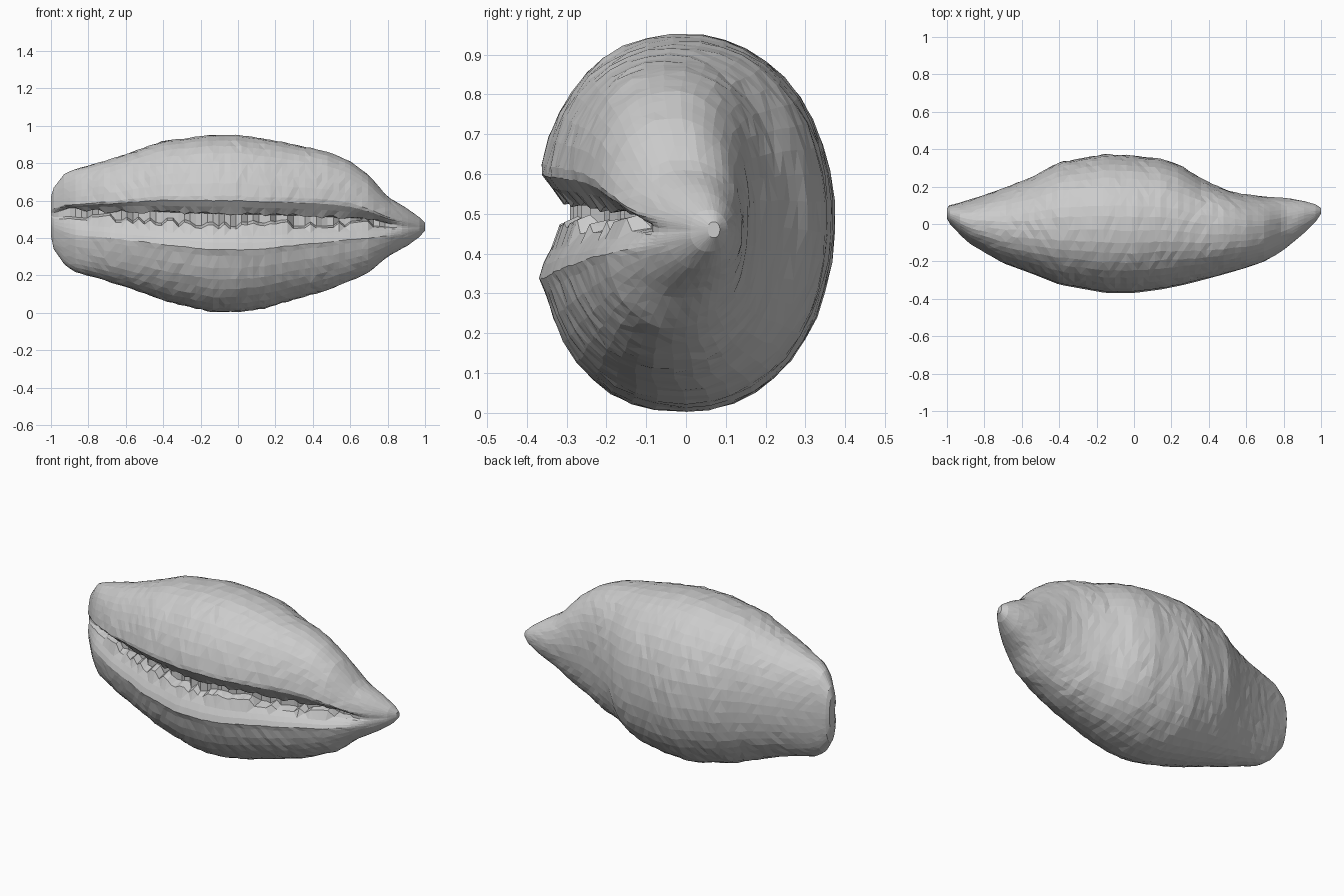
import bpy, bmesh, math, random

if "Cube" in bpy.data.objects:
    bpy.data.objects.remove(bpy.data.objects["Cube"])
random.seed(4)

# Silhouette keys along the shell: x, bottom z, top z, front y, back y
KEYS = [
    (-1.00, .41, .62, .03, .085), (-.985, .34, .67, .00, .10),
    (-.93, .26, .74, -.06, .115), (-.88, .22, .765, -.11, .13),
    (-.70, .17, .815, -.215, .19), (-.55, .12, .865, -.27, .25),
    (-.40, .065, .92, -.33, .33), (-.15, .005, .95, -.375, .375),
    (0.00, .003, .95, -.375, .365), (.15, .025, .93, -.355, .35),
    (.25, .055, .91, -.335, .315), (.35, .085, .89, -.31, .25),
    (.48, .12, .86, -.275, .205), (.60, .17, .81, -.24, .165),
    (.70, .215, .735, -.205, .145), (.80, .30, .62, -.145, .14),
    (.90, .355, .56, -.06, .125), (.97, .405, .51, .01, .105),
    (1.00, .44, .48, .055, .085),
]


def lerp(keys, x):
    for a, b in zip(keys, keys[1:]):
        if x <= b[0]:
            t = (x - a[0]) / (b[0] - a[0])
            return [p + (q - p) * t for p, q in zip(a[1:], b[1:])]
    return keys[-1][1:]


def power(v, p):
    return math.copysign(abs(v) ** p, v)


# Aperture strength and slot height along the shell
SLOT = [(-1, .5, .55), (-.9, 1, .56), (-.75, 1, .55), (-.3, 1, .53),
        (.3, 1, .515), (.7, 1, .50), (.78, .8, .485), (.88, .15, .47), (1, 0, .46)]
N_OUT, N_IN = 38, 9
A_UP, A_LO = math.pi - .30, math.pi + .36


def section(x):
    zb, zt, yf, yb = lerp(KEYS, x)
    f, zs = lerp(SLOT, x)
    cy, cz, w, h = (yf + yb) / 2, (zb + zt) / 2, (yb - yf) / 2, (zt - zb) / 2
    valley = math.exp(-((x - .50) / .10) ** 2)
    lip = min(1, w / .25)

    def outer(a):
        c, s = math.cos(a), math.sin(a)
        if c > 0:  # back, with a slight valley where the body meets the spire
            y = cy + w * c ** (.94 - .1 * valley) - .018 * valley * c ** 3
        else:
            y = cy + w * power(c, .85)
        return [y, cz + h * power(s, .96)]

    # outer wall from upper lip over the back to the lower lip
    pts = []
    jit = .003 * lip
    for i in range(N_OUT):
        p = outer(A_UP + (A_LO - 2 * math.pi - A_UP) * i / (N_OUT - 1))
        pts.append([v + random.uniform(-jit, jit) for v in p])

    # toothed aperture, blending into the plain wall where it fades out
    zu, zl = pts[0][1], pts[-1][1]
    up, lo = max(.01, zu - zs), max(.01, zs - zl)
    live = f if -.85 < x < .8 else 0
    tu = random.uniform(0, .02) * live
    tl = random.choice((0, .035)) * live * random.uniform(.5, 1)
    deep = random.uniform(.08, .12)
    cut = ((.003, zl + lo * .15), (.014, zl + lo * .32), (.032, zl + lo * .48),
           (.055, zs - lo * .35 + tl), (deep, zs - lo * .28 + tl),
           (deep, zs + up * .05), (.065, zs + up * .15 - tu),
           (.035, zs + up * .42), (.010, zs + up * .75))
    for k, (depth, z) in enumerate(cut):
        e = outer(A_LO + (A_UP - A_LO) * (k + 1) / (N_IN + 1))
        g = [cy - w + .003 + depth * min(1, w / .16), z]
        pts.append([p + (q - p) * f for p, q in zip(e, g)])
    return [(x, y, z) for y, z in pts]


# Shell body: lofted sections, closer together at the ends
xs = sorted([-1, -.985, -.96, .985, 1] + [-.93 + 1.9 * i / 62 for i in range(63)])
bm = bmesh.new()
rings = [[bm.verts.new(p) for p in section(x)] for x in xs]
n = len(rings[0])
for a, b in zip(rings, rings[1:]):
    for i in range(n):
        j = (i + 1) % n
        bm.faces.new((a[i], a[j], b[j], b[i]))
for ring in (rings[0], rings[-1]):
    bm.faces.new(ring)

# Faceted finish
bmesh.ops.triangulate(bm, faces=bm.faces[:])
bmesh.ops.recalc_face_normals(bm, faces=bm.faces[:])
mesh = bpy.data.meshes.new("shell")
bm.to_mesh(mesh)
bm.free()
shell = bpy.data.objects.new("shell", mesh)
bpy.context.collection.objects.link(shell)
